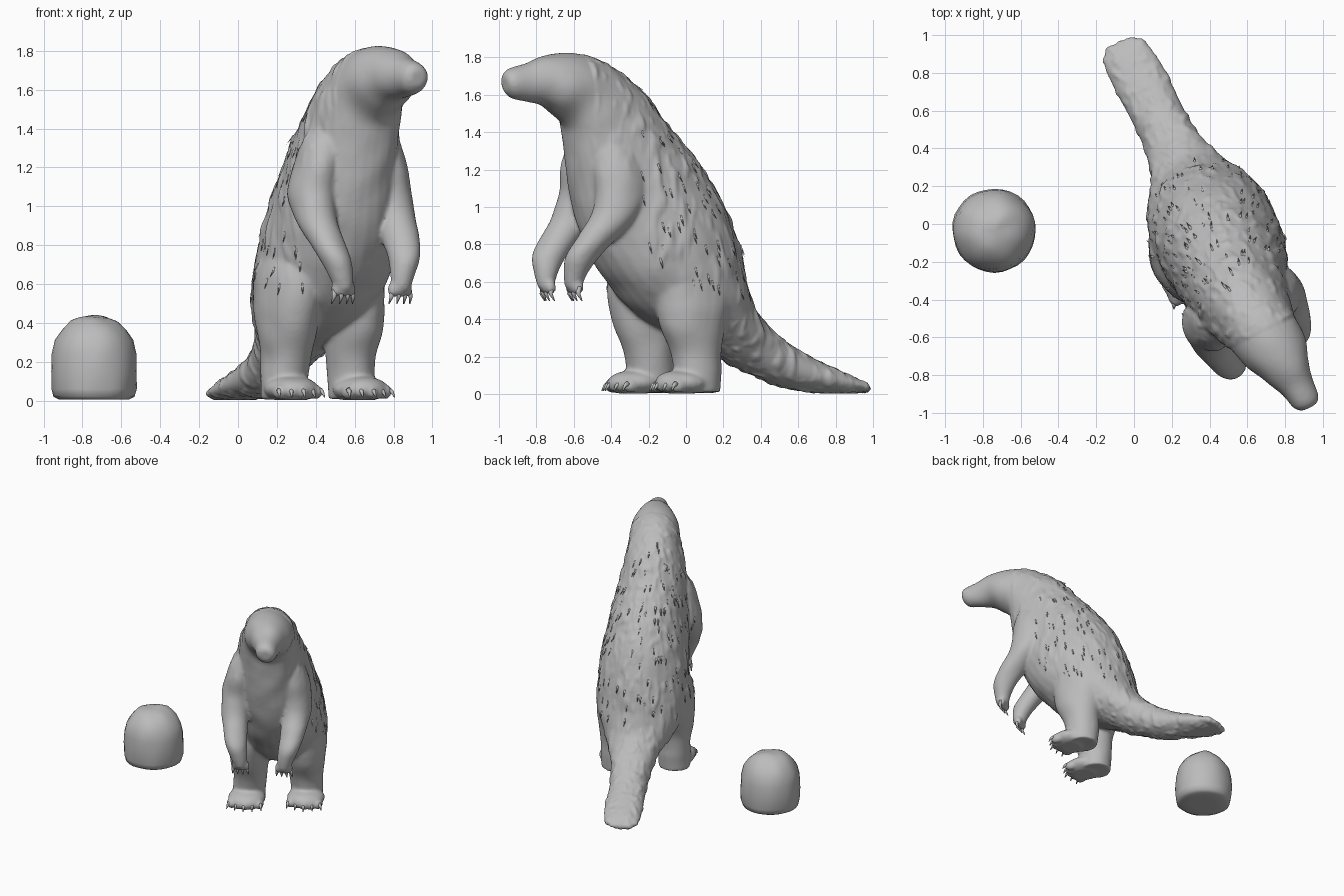
import bpy, bmesh, math, random
from mathutils import Vector, Matrix, noise

random.seed(4)
cube = bpy.data.objects.get("Cube")
if cube:
    bpy.data.objects.remove(cube)

grey = bpy.data.materials.new("stone_grey")
grey.use_nodes = True
GREY = (0.5, 0.5, 0.5, 1)
grey.diffuse_color = GREY
grey.node_tree.nodes["Principled BSDF"].inputs["Base Color"].default_value = GREY

# The animal is built facing -y, then turned and moved into place
PLACE = Matrix.Translation((0.4, 0, 0)) @ Matrix.Rotation(math.radians(26.5), 4, "Z")


def finish(bm, name, matrix=Matrix()):
    """Turn a bmesh into a smooth grey object."""
    bmesh.ops.recalc_face_normals(bm, faces=bm.faces[:])
    mesh = bpy.data.meshes.new(name)
    bm.to_mesh(mesh)
    bm.free()
    mesh.transform(matrix)
    mesh.materials.append(grey)
    mesh.shade_smooth()
    ob = bpy.data.objects.new(name, mesh)
    bpy.context.collection.objects.link(ob)
    return ob


def smooth_stations(rows, steps=4):
    """Catmull-Rom interpolation of section rows."""
    out = []
    for i in range(len(rows) - 1):
        p0, p1 = rows[max(i - 1, 0)], rows[i]
        p2, p3 = rows[i + 1], rows[min(i + 2, len(rows) - 1)]
        for k in range(steps):
            t = k / steps
            out.append([b + t / 2 * (c - a + t * (2 * a - 5 * b + 4 * c - d + t * (3 * (b - c) + d - a)))
                        for a, b, c, d in zip(p0, p1, p2, p3)])
    return out + [rows[-1]]


def loft(bm, rows, side=1, shift=Vector(), n=28):
    """Skin oval sections: forward, z of both rims, half width, sideways offset."""
    rings = []
    for f1, z1, f2, z2, w, off in smooth_stations(rows):
        a, b = Vector((side * off, -f1, z1)), Vector((side * off, -f2, z2))
        mid, half = (a + b) / 2 + shift, (a - b) / 2
        rings.append([bm.verts.new(mid + half * math.cos(t) + Vector((w * math.sin(t), 0, 0)))
                      for t in (math.tau * i / n for i in range(n))])
    for r, q in zip(rings, rings[1:]):
        for i in range(n):
            j = (i + 1) % n
            bm.faces.new((r[i], r[j], q[j], q[i]))
    bm.faces.new(rings[0][::-1])
    bm.faces.new(rings[-1])


def ball(bm, centre, size):
    bmesh.ops.create_uvsphere(bm, u_segments=20, v_segments=12, radius=1,
                              matrix=Matrix.LocRotScale(Vector(centre), None, Vector(size)))


def claw(bm, points, radius):
    """Tapered hooked claw through the given points."""
    rings = []
    for k, p in enumerate(points):
        d = (points[min(k + 1, len(points) - 1)] - points[max(k - 1, 0)]).normalized()
        u = d.cross(Vector((1, 0, 0))).normalized()
        v = d.cross(u)
        r = radius * (1 - 0.85 * k / (len(points) - 1))
        rings.append([bm.verts.new(p + u * r * math.cos(t) + v * r * math.sin(t))
                      for t in (math.tau * i / 8 for i in range(8))])
    for r, q in zip(rings, rings[1:]):
        for i in range(8):
            bm.faces.new((r[i], r[i - 1], q[i - 1], q[i]))
    bm.faces.new(rings[0])
    bm.faces.new(rings[-1])


def clamp(value):
    return min(1, max(0, value))


# Nose to tail tip
TRUNK = [
    (1.11, 1.70, 1.10, 1.62, .045, .04), (1.08, 1.735, 1.06, 1.585, .075, .035),
    (.98, 1.765, .98, 1.565, .09, .03), (.88, 1.80, .87, 1.54, .13, .02),
    (.76, 1.82, .80, 1.50, .17, .01), (.62, 1.815, .72, 1.43, .185, 0),
    (.47, 1.76, .70, 1.34, .2, -.01), (.30, 1.645, .68, 1.2, .23, -.02),
    (.14, 1.465, .65, 1.02, .265, -.02), (-.04, 1.25, .60, .86, .295, -.01),
    (-.19, 1.02, .52, .70, .325, 0), (-.28, .78, .41, .56, .335, 0),
    (-.33, .58, .26, .42, .32, 0), (-.38, .46, .07, .32, .26, 0),
    (-.46, .37, -.14, .23, .19, .01), (-.59, .275, -.33, .13, .145, .01),
    (-.72, .20, -.58, .04, .135, .01), (-.88, .135, -.8, .01, .14, .01),
    (-1.0, .08, -.99, .005, .13, .005), (-1.07, .04, -1.07, .01, .08, 0)]
# Shoulder to wrist
ARM = [
    (.42, 1.46, .56, 1.46, .05, .10), (.36, 1.34, .60, 1.34, .10, .15),
    (.33, 1.20, .62, 1.20, .115, .195), (.33, 1.07, .62, 1.07, .115, .22),
    (.39, .96, .66, .94, .105, .23), (.49, .85, .73, .84, .095, .22),
    (.60, .74, .79, .74, .08, .2), (.66, .65, .79, .65, .065, .18),
    (.69, .57, .78, .57, .045, .165)]
# Hip to ankle
LEG = [
    (-.10, .88, .24, .88, .08, .15), (-.17, .68, .31, .68, .15, .185),
    (-.16, .52, .31, .52, .16, .2), (-.10, .36, .27, .36, .145, .205),
    (-.07, .22, .21, .22, .125, .205), (-.07, .12, .19, .12, .12, .21),
    (-.06, .01, .17, .01, .115, .21)]

skin = bmesh.new()
claws = bmesh.new()
loft(skin, TRUNK)
for side in (-1, 1):
    # One leg stands a little ahead of the other
    step = Vector((-.02, side * .035, 0))
    loft(skin, ARM, side, Vector((-.04, 0, 0)))
    loft(skin, LEG, side, step)
    foot = Vector((side * .215, -.155, .06)) + step
    ball(skin, foot, (.14, .15, .068))
    for k in range(5):
        # Toes fan outward, each ending in a short claw
        fan = (k - 2) / 2
        d = Vector((fan * .45 + side * .1, -1, 0)).normalized()
        tip = foot + Vector((fan * .105, -.11 + abs(fan) * .035, -.015))
        ball(skin, tip, (.033, .05, .038))
        claw(claws, [tip + d * .025 + Vector((0, 0, .008)), tip + d * .045,
                     tip + d * .062 - Vector((0, 0, .028))], .017)
    for k in range(4):
        # Fingers hang from the paw
        fan = (k - 1.5) / 1.5
        base = Vector((side * .165 - .04 + fan * .045, -.74 + abs(fan) * .015, .57))
        ball(skin, base, (.022, .03, .037))
        claw(claws, [base, base + Vector((fan * .01, -.008, -.035)),
                     base + Vector((fan * .015, .012, -.072))], .019)

# Fuse the parts into one continuous skin
body = finish(skin, "body", PLACE)
remesh = body.modifiers.new("fuse", "REMESH")
remesh.mode, remesh.voxel_size = "VOXEL", .012
soften = body.modifiers.new("soften", "SMOOTH")
soften.factor, soften.iterations = .5, 8
fused = bpy.data.meshes.new_from_object(body.evaluated_get(bpy.context.evaluated_depsgraph_get()))
body.modifiers.clear()
body.data = fused
fused.name = "body"

# Shaggy coat on trunk and tail fades out towards the sleek arms, legs and face
back = PLACE.inverted()
moves = []
for v in fused.vertices:
    p = back @ v.co
    ahead = -p.y
    coat = clamp((.64 - ahead) / .02)
    coat *= clamp(max((.42 - ahead) / .12, (p.z - 1.15) / .25))
    coat *= clamp(max((-.08 - ahead) / .12, (p.z - .5) / .25))
    strand = noise.noise(Vector((p.x * 30, p.y * 22, p.z * 7 - p.y * 4)))
    lump = noise.noise(v.co * 7) * .007 + coat * (.003 + .014 * max(0, strand))
    moves.append(v.normal * lump)
for v, m in zip(fused.vertices, moves):
    v.co += m
    v.co.z = max(v.co.z, .004)
fused.shade_smooth()
finish(claws, "claws", PLACE)

# Slim fur tufts lying close to the flanks and back
tufts = bmesh.new()
fur = [v for v in fused.vertices if (back @ v.co).y > -.4 and v.co.z > .55 and v.normal.z > -.3]
for v in random.sample(fur, 150):
    n = v.normal.copy()
    down = (Vector((0, .25, -1)) - n * n.dot(Vector((0, .25, -1)))).normalized()
    across = n.cross(down) * .012
    root, tip = v.co - n * .006, v.co + down * .06 + n * .003
    a, b, c, d = (tufts.verts.new(q) for q in (root + across, root - across, root + n * .009, tip))
    for face in ((a, b, c), (a, c, d), (c, b, d), (b, a, d)):
        tufts.faces.new(face)
finish(tufts, "fur_tufts")

# Domed boulder beside the animal
rock = bmesh.new()
BOULDER = [(.006, 0), (.006, .1), (.006, .18), (.02, .208), (.06, .217), (.15, .222), (.24, .216),
           (.31, .2), (.37, .165), (.41, .12), (.43, .075), (.437, .035), (.438, 0)]
outline = [rock.verts.new((r, 0, z)) for z, r in BOULDER]
edges = [rock.edges.new(pair) for pair in zip(outline, outline[1:])]
bmesh.ops.spin(rock, geom=outline + edges, cent=(0, 0, 0), axis=(0, 0, 1),
               angle=math.tau, steps=32, use_duplicate=False)
bmesh.ops.remove_doubles(rock, verts=rock.verts[:], dist=.0005)
for v in rock.verts:
    if v.co.z > .01:
        v.co *= 1 + noise.noise(v.co * 9) * .035
finish(rock, "boulder", Matrix.Translation((-.74, -.035, 0)))
